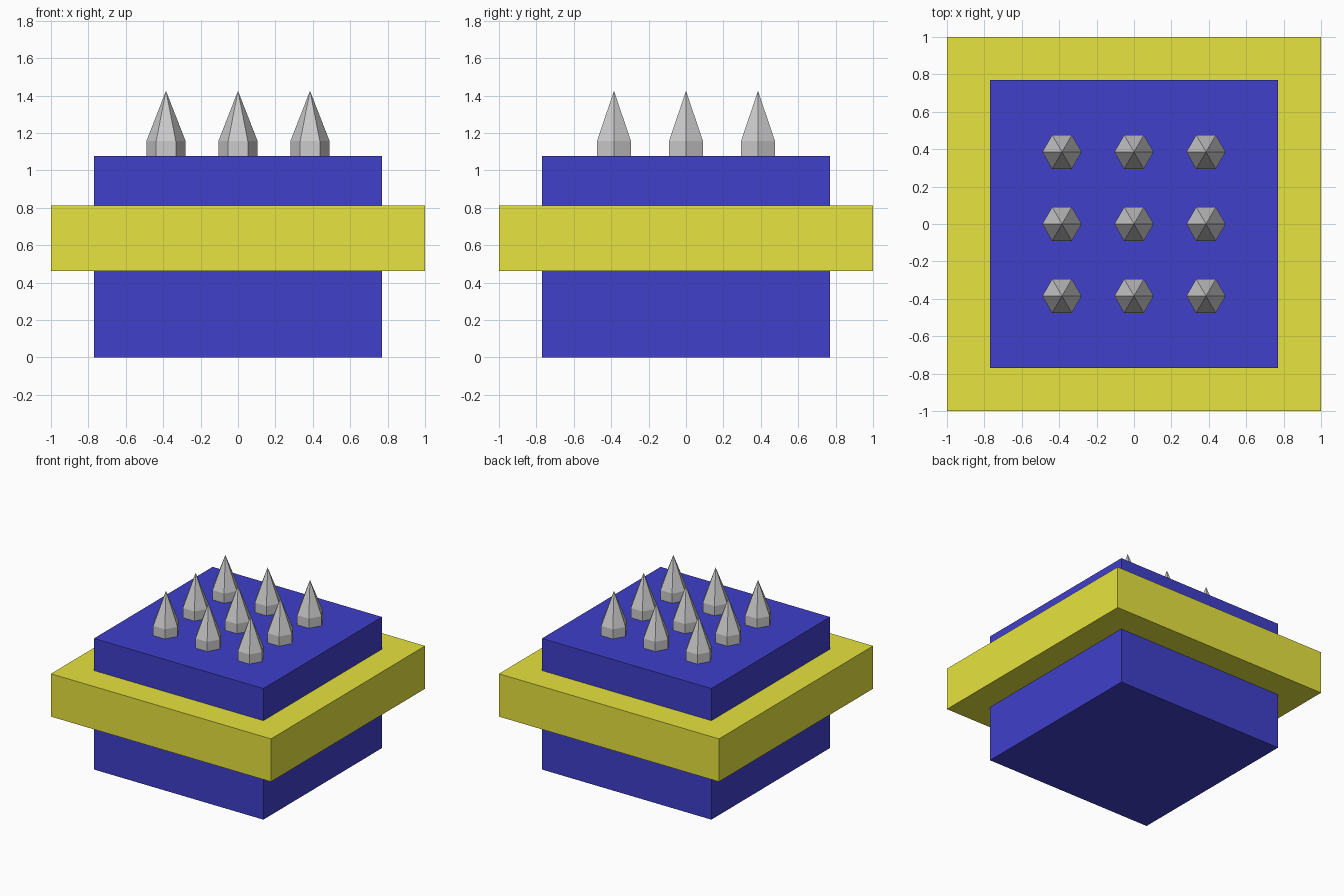
import bpy, bmesh
from math import cos, sin, tau

if "Cube" in bpy.data.objects:
    bpy.data.objects.remove(bpy.data.objects["Cube"])


def material(name, rgb):
    m = bpy.data.materials.new(name)
    m.diffuse_color = (*rgb, 1)
    m.use_nodes = True
    m.node_tree.nodes["Principled BSDF"].inputs["Base Color"].default_value = m.diffuse_color
    return m


def add_object(name, bm, mat=None):
    bmesh.ops.recalc_face_normals(bm, faces=bm.faces)
    me = bpy.data.meshes.new(name)
    bm.to_mesh(me)
    bm.free()
    if mat:
        me.materials.append(mat)
    ob = bpy.data.objects.new(name, me)
    bpy.context.collection.objects.link(ob)
    return ob


def slab(name, half, z0, z1, mat):
    bm = bmesh.new()
    bmesh.ops.create_cube(bm, size=1)
    for v in bm.verts:
        v.co = (v.co.x * 2 * half, v.co.y * 2 * half, z1 if v.co.z > 0 else z0)
    return add_object(name, bm, mat)


BODY_TOP = 1.077
blue = material("blue", (0.05, 0.05, 0.6))
yellow = material("yellow", (0.8, 0.77, 0.05))

# Square body and the wider band around it
slab("body", 0.77, 0, BODY_TOP, blue)
slab("band", 1.0, 0.461, 0.813, yellow)

# Hexagonal spike: short straight shaft with a long pointed tip
bm = bmesh.new()
rings = [[bm.verts.new((0.105 * cos(tau * i / 6), 0.105 * sin(tau * i / 6), z))
          for i in range(6)] for z in (0, 0.079)]
tip = bm.verts.new((0, 0, 0.348))
bm.faces.new(rings[0][::-1])
for i in range(6):
    j = (i + 1) % 6
    bm.faces.new((rings[0][i], rings[0][j], rings[1][j], rings[1][i]))
    bm.faces.new((rings[1][i], rings[1][j], tip))
spike = add_object("spike_1", bm)

# Three by three grid of spikes sharing one mesh
spots = [(0.385 * x, 0.385 * y, BODY_TOP) for y in (-1, 0, 1) for x in (-1, 0, 1)]
spike.location = spots[0]
for n, spot in enumerate(spots[1:], 2):
    ob = bpy.data.objects.new(f"spike_{n}", spike.data)
    ob.location = spot
    bpy.context.collection.objects.link(ob)
